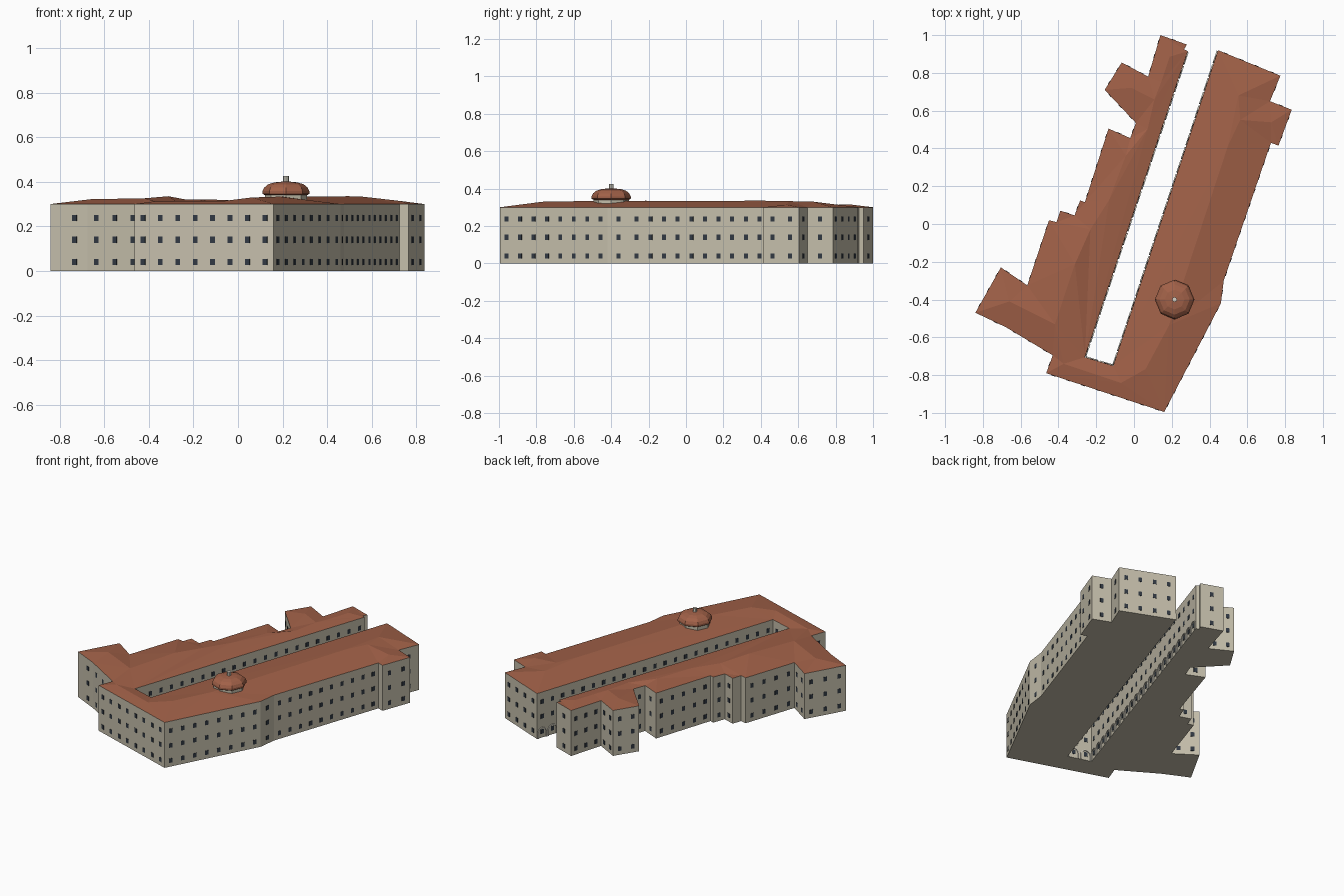
import bpy, bmesh, math
from mathutils import Vector
from mathutils.geometry import delaunay_2d_cdt, intersect_point_line

if "Cube" in bpy.data.objects:
    bpy.data.objects.remove(bpy.data.objects["Cube"])

EAVE = 0.30


def material(name, rgb):
    m = bpy.data.materials.new(name)
    m.diffuse_color = (*rgb, 1)
    m.use_nodes = True
    m.node_tree.nodes["Principled BSDF"].inputs["Base Color"].default_value = m.diffuse_color
    return m


STONE = material("stone", (0.56, 0.52, 0.41))
TILE = material("roof_tile", (0.36, 0.12, 0.065))
GLASS = material("window_glass", (0.03, 0.04, 0.055))
PALE = material("pale_stone", (0.68, 0.65, 0.56))


def finish(bm, name, mat):
    me = bpy.data.meshes.new(name)
    bm.to_mesh(me)
    bm.free()
    me.materials.append(mat)
    ob = bpy.data.objects.new(name, me)
    bpy.context.collection.objects.link(ob)
    return ob


def lathe(name, profile, mat, sides=8, centre=(0.215, -0.40)):
    bm = bmesh.new()
    rings = []
    for r, z in profile:
        rings.append([bm.verts.new((centre[0] + r * math.cos(k * math.tau / sides),
                                    centre[1] + r * math.sin(k * math.tau / sides), z))
                      for k in range(sides)])
    for a, b in zip(rings, rings[1:]):
        for k in range(sides):
            j = (k + 1) % sides
            bm.faces.new((a[k], a[j], b[j], b[k]))
    bm.faces.new(rings[0][::-1])
    bm.faces.new(rings[-1])
    return finish(bm, name, mat)


# Footprint, counter-clockwise: east wing, courtyard, west wing
east = [(0.16, -0.995), (0.46, -0.42), (0.475, -0.30), (0.725, 0.43), (0.765, 0.415),
        (0.835, 0.605), (0.72, 0.65), (0.775, 0.785), (0.445, 0.92)]
court = [(-0.11, -0.75), (-0.26, -0.705)]
west = [(0.285, 0.915), (0.265, 0.925), (0.28, 0.95), (0.14, 1.0), (0.075, 0.78),
        (-0.065, 0.855), (-0.155, 0.71), (0.01, 0.535), (-0.02, 0.455), (-0.135, 0.505),
        (-0.26, 0.115), (-0.285, 0.125), (-0.315, 0.045), (-0.39, 0.07), (-0.41, 0.01),
        (-0.45, 0.02), (-0.565, -0.325), (-0.705, -0.23), (-0.84, -0.47),
        (-0.79, -0.493), (-0.675, -0.548), (-0.43, -0.695), (-0.465, -0.79)]
outline = [Vector(p) for p in east + court + west]
edges = list(zip(outline, outline[1:] + outline[:1]))
court_edges = range(len(east) - 1, len(east) + 2)

# Walls
bm = bmesh.new()
base = bm.faces.new([bm.verts.new((p.x, p.y, 0)) for p in outline])
ext = bmesh.ops.extrude_face_region(bm, geom=[base], use_keep_orig=True)
top = [g for g in ext["geom"] if isinstance(g, bmesh.types.BMVert)]
bmesh.ops.translate(bm, verts=top, vec=(0, 0, EAVE))
bmesh.ops.delete(bm, geom=[g for g in ext["geom"] if isinstance(g, bmesh.types.BMFace)],
                 context='FACES_ONLY')
bmesh.ops.recalc_face_normals(bm, faces=bm.faces)
if base.normal.z > 0:
    bmesh.ops.reverse_faces(bm, faces=bm.faces)
finish(bm, "walls", STONE)

# Hipped roof: ridge lines given as (across, along) the tilted wings
N, D = Vector((0.949, -0.315)), Vector((0.315, 0.949))
ridges = [
    [(-0.42, -0.74), (-0.23, -0.635), (-0.23, -0.3), (-0.21, -0.1), (-0.165, 0.08),
     (-0.155, 0.33), (-0.09, 0.5), (-0.105, 0.66), (-0.10, 0.76), (-0.10, 0.90)],
    [(-0.105, 0.66), (-0.24, 0.68)],
    [(-0.23, -0.635), (-0.12, -0.82), (0.2, -0.82), (0.30, -0.71), (0.345, -0.45),
     (0.342, 0.55), (0.36, 0.70), (0.31, 0.82)],
    [(0.36, 0.70), (0.52, 0.74)],
]
# west pavilion ridge end sits out in the spur
ridges[0][0] = (N.dot(Vector((-0.66, -0.41))), D.dot(Vector((-0.66, -0.41))))


def boundary_distance(p):
    best = 9
    for a, b in edges:
        q, t = intersect_point_line(p.to_3d(), a.to_3d(), b.to_3d())
        q = a.lerp(b, min(1, max(0, t)))
        best = min(best, (p - q).length)
    return best


pts, n = list(outline), len(outline)
links, seen = [(i, (i + 1) % n) for i in range(n)], {}
for line in ridges:
    ids = []
    for c in line:
        if c not in seen:
            seen[c] = len(pts)
            pts.append(N * c[0] + D * c[1])
        ids.append(seen[c])
    links += list(zip(ids, ids[1:]))
verts, _, faces, *_ = delaunay_2d_cdt(pts, links, [], 1, 1e-5)
bm = bmesh.new()
vs = [bm.verts.new((v.x, v.y, EAVE + min(0.035, 0.175 * boundary_distance(v)))) for v in verts]
for f in faces:
    bm.faces.new([vs[i] for i in f])
bm.normal_update()
for f in bm.faces:
    if f.normal.z < 0:
        f.normal_flip()
finish(bm, "roof", TILE)

# Windows on every wall, arches along the courtyard ground floor
win, arc = bmesh.new(), bmesh.new()


def prism(bm, front, depth):
    back = [p - depth for p in front]
    a, b = [bm.verts.new(p) for p in front], [bm.verts.new(p) for p in back]
    bm.faces.new(a)
    bm.faces.new(b[::-1])
    for i in range(len(a)):
        j = (i + 1) % len(a)
        bm.faces.new((a[i], b[i], b[j], a[j]))


for i, (a, b) in enumerate(edges):
    length = (b - a).length
    count = int(length / 0.075)
    u = ((b - a) / length).to_3d()
    out = Vector((u.y, -u.x, 0))
    up = Vector((0, 0, 1))
    for k in range(count):
        c = a.lerp(b, (k + 0.5) / count).to_3d()
        for z in (0.04, 0.14, 0.237):
            m = c + up * z + out * 0.002
            prism(win, [m + u * (sx * 0.011) + up * (sz * 0.014)
                        for sx, sz in ((-1, -1), (1, -1), (1, 1), (-1, 1))], out * 0.004)
        if i in court_edges:
            def arch(r):
                curve = [(r * math.cos(t * math.pi / 8), 0.035 + r * math.sin(t * math.pi / 8))
                         for t in range(9)]
                return [(r, 0)] + curve + [(-r, 0)]
            band = arch(0.034) + arch(0.028)[::-1]
            prism(arc, [c + u * x + up * z + out * 0.006 for x, z in band], out * 0.008)
finish(win, "windows", GLASS)
finish(arc, "courtyard_arches", PALE)

# Dome on its drum, with a small lantern
lathe("dome_drum", [(0.095, 0.30), (0.095, 0.345)], STONE)
lathe("dome", [(0.095, 0.340), (0.105, 0.346), (0.105, 0.358), (0.097, 0.374),
               (0.080, 0.388), (0.052, 0.397), (0.012, 0.401)], TILE)
lathe("dome_lantern", [(0.013, 0.395), (0.013, 0.425)], PALE)
